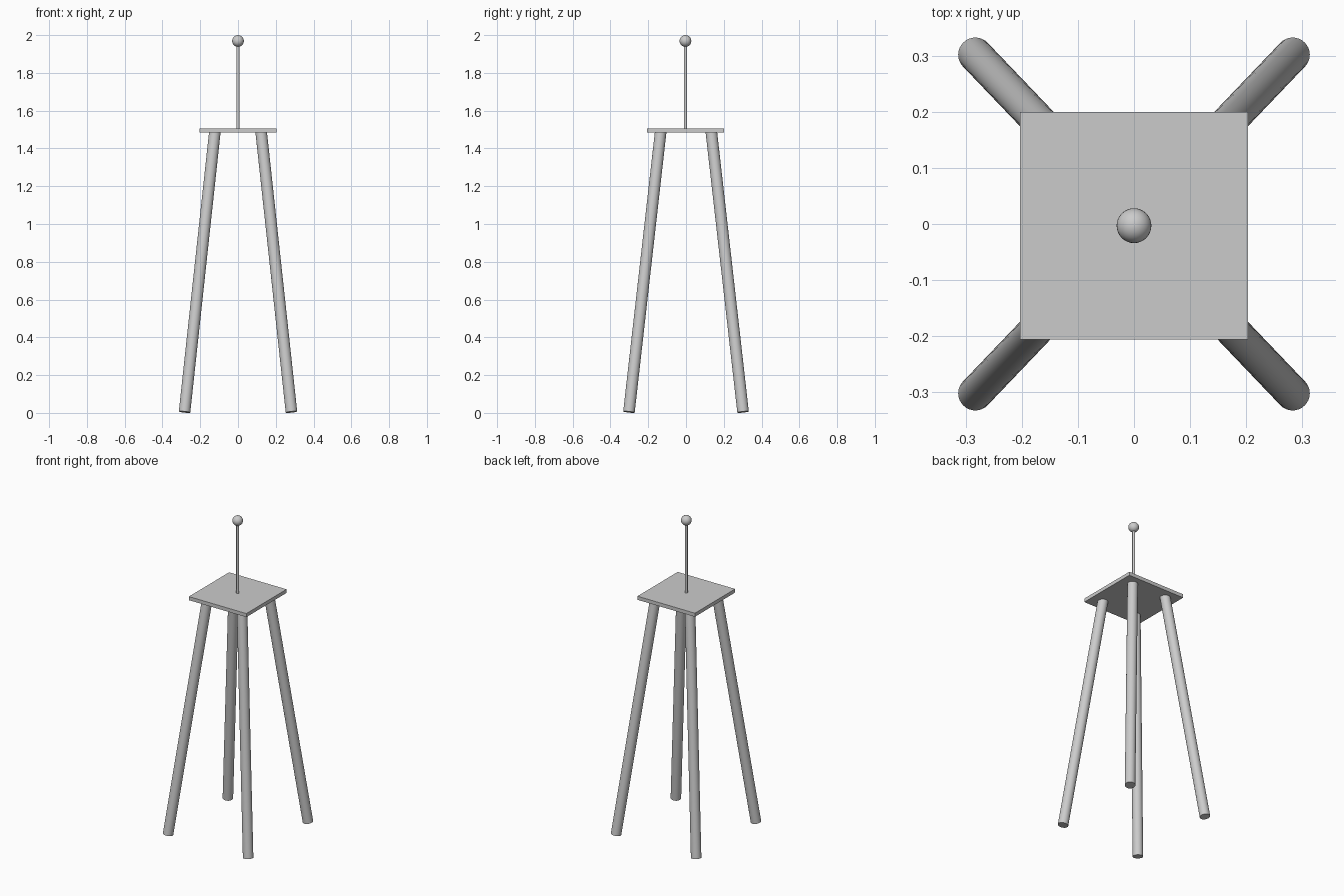
import bpy
import math
from mathutils import Vector

if "Cube" in bpy.data.objects:
    bpy.data.objects.remove(bpy.data.objects["Cube"])

TOP_Y = -0.003  # plate, rod and ball share this centre


def smooth(obj):
    bpy.ops.object.select_all(action='DESELECT')
    obj.select_set(True)
    bpy.context.view_layer.objects.active = obj
    bpy.ops.object.shade_smooth_by_angle(angle=math.radians(35))


def rod_between(name, start, end, radius):
    start, end = Vector(start), Vector(end)
    axis = end - start
    bpy.ops.mesh.primitive_cylinder_add(
        vertices=32, radius=radius, depth=axis.length,
        location=(start + end) / 2,
        rotation=axis.to_track_quat('Z', 'Y').to_euler())
    obj = bpy.context.object
    obj.name = name
    smooth(obj)
    return obj


# Four splayed legs
for side_x, x_name in ((-1, "left"), (1, "right")):
    for side_y, y_name in ((-1, "front"), (1, "back")):
        rod_between(f"{y_name}_{x_name}_leg",
                    (side_x * 0.283, side_y * 0.302, 0.0047),
                    (side_x * 0.1225, side_y * 0.134, 1.488), 0.0305)

# Square top plate
bpy.ops.mesh.primitive_cube_add(size=1, location=(0, TOP_Y, 1.495))
plate = bpy.context.object
plate.name = "top_plate"
plate.scale = (0.406, 0.406, 0.023)
bpy.ops.object.transform_apply(location=False, rotation=False, scale=True)

# Thin upright rod
rod_between("upright_rod", (0, TOP_Y, 1.49), (0, TOP_Y, 1.96), 0.0085)

# Ball on the tip
bpy.ops.mesh.primitive_uv_sphere_add(
    segments=32, ring_count=16, radius=0.031, location=(0, TOP_Y, 1.969))
ball = bpy.context.object
ball.name = "tip_ball"
smooth(ball)
